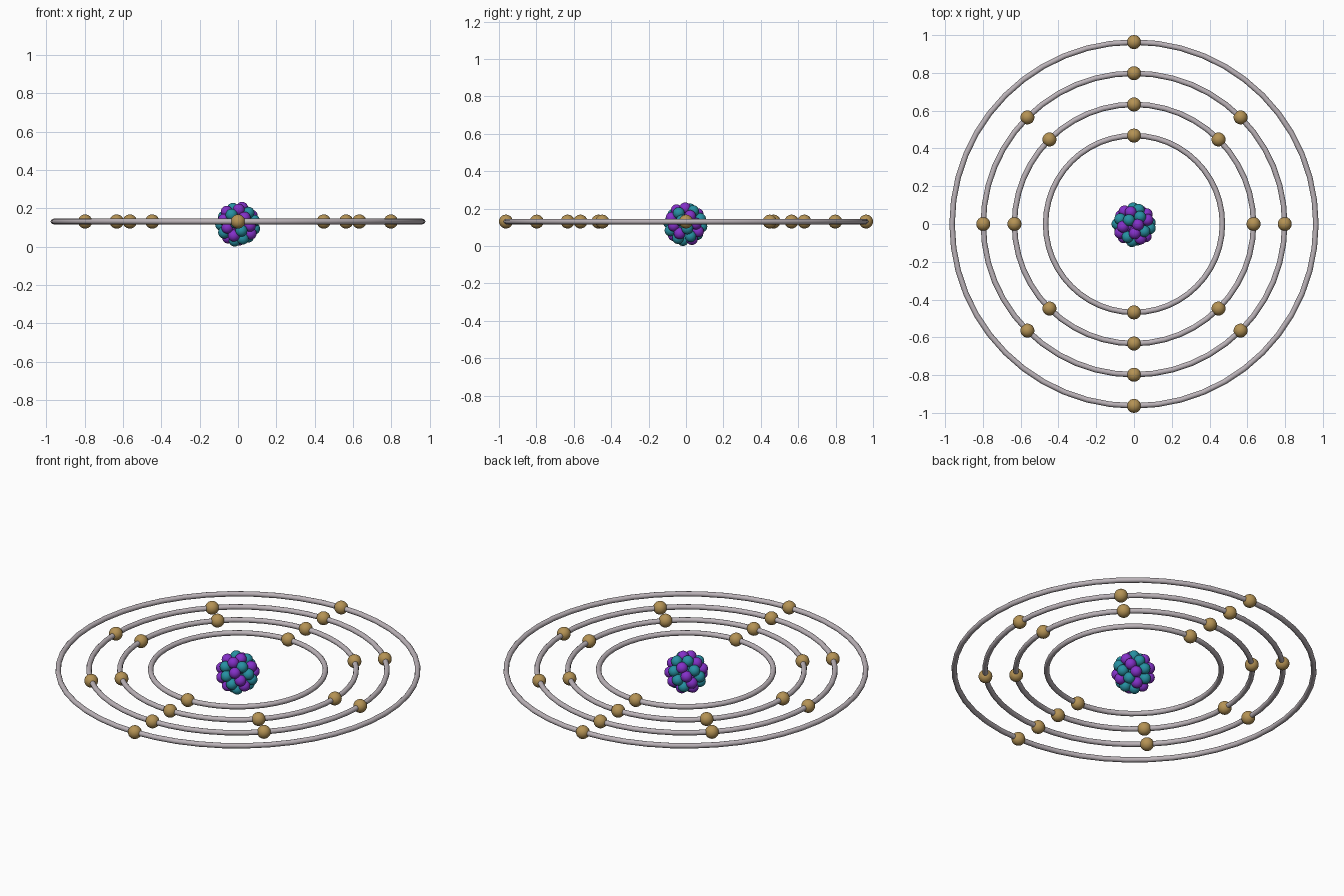
import bpy
from math import sin, cos, pi, sqrt

if "Cube" in bpy.data.objects:
    bpy.data.objects.remove(bpy.data.objects["Cube"])

RING_Z = 0.131


def material(name, rgb):
    m = bpy.data.materials.new(name)
    m.diffuse_color = (*rgb, 1)
    m.use_nodes = True
    m.node_tree.nodes["Principled BSDF"].inputs["Base Color"].default_value = m.diffuse_color
    return m


gold = material("gold", (0.46, 0.29, 0.09))
purple = material("purple", (0.23, 0.03, 0.58))
teal = material("teal", (0.02, 0.28, 0.36))
silver = material("silver", (0.50, 0.45, 0.48))


def finish(name, mat):
    ob = bpy.context.object
    ob.name = name
    ob.data.materials.append(mat)
    bpy.ops.object.shade_smooth()
    return ob


def ball_template(name, radius, mat, loc):
    bpy.ops.mesh.primitive_uv_sphere_add(segments=24, ring_count=14, radius=radius, location=loc)
    return finish(name, mat)


def balls(name, radius, mat, places):
    # one sphere mesh shared by every copy
    first = ball_template(name, radius, mat, places[0])
    for p in places[1:]:
        ob = bpy.data.objects.new(name, first.data)
        ob.location = p
        bpy.context.collection.objects.link(ob)


# orbit rings with evenly spaced electrons, starting on the y axis
electrons = []
for radius, count in ((0.468, 2), (0.633, 8), (0.798, 8), (0.963, 2)):
    bpy.ops.mesh.primitive_torus_add(major_radius=radius, minor_radius=0.0145,
                                     major_segments=48, minor_segments=12,
                                     location=(0, 0, RING_Z))
    finish("orbit_ring", silver)
    for i in range(count):
        a = pi / 2 + 2 * pi * i / count
        electrons.append((radius * cos(a), radius * sin(a), RING_Z))
balls("electron", 0.037, gold, electrons)


# nucleus: protons and neutrons packed in an outer and an inner shell
def shell(count, radius, centre):
    pts = []
    for i in range(count):
        h = 1 - 2 * (i + 0.5) / count
        r = sqrt(1 - h * h)
        a = i * pi * (3 - sqrt(5))
        pts.append((centre[0] + radius * r * cos(a),
                    centre[1] + radius * r * sin(a),
                    centre[2] + radius * h))
    return pts


CENTRE = (0, -0.004, 0.117)
nucleons = shell(34, 0.088, CENTRE) + shell(6, 0.04, CENTRE)
balls("proton", 0.031, purple, nucleons[0::2])
balls("neutron", 0.031, teal, nucleons[1::2])
